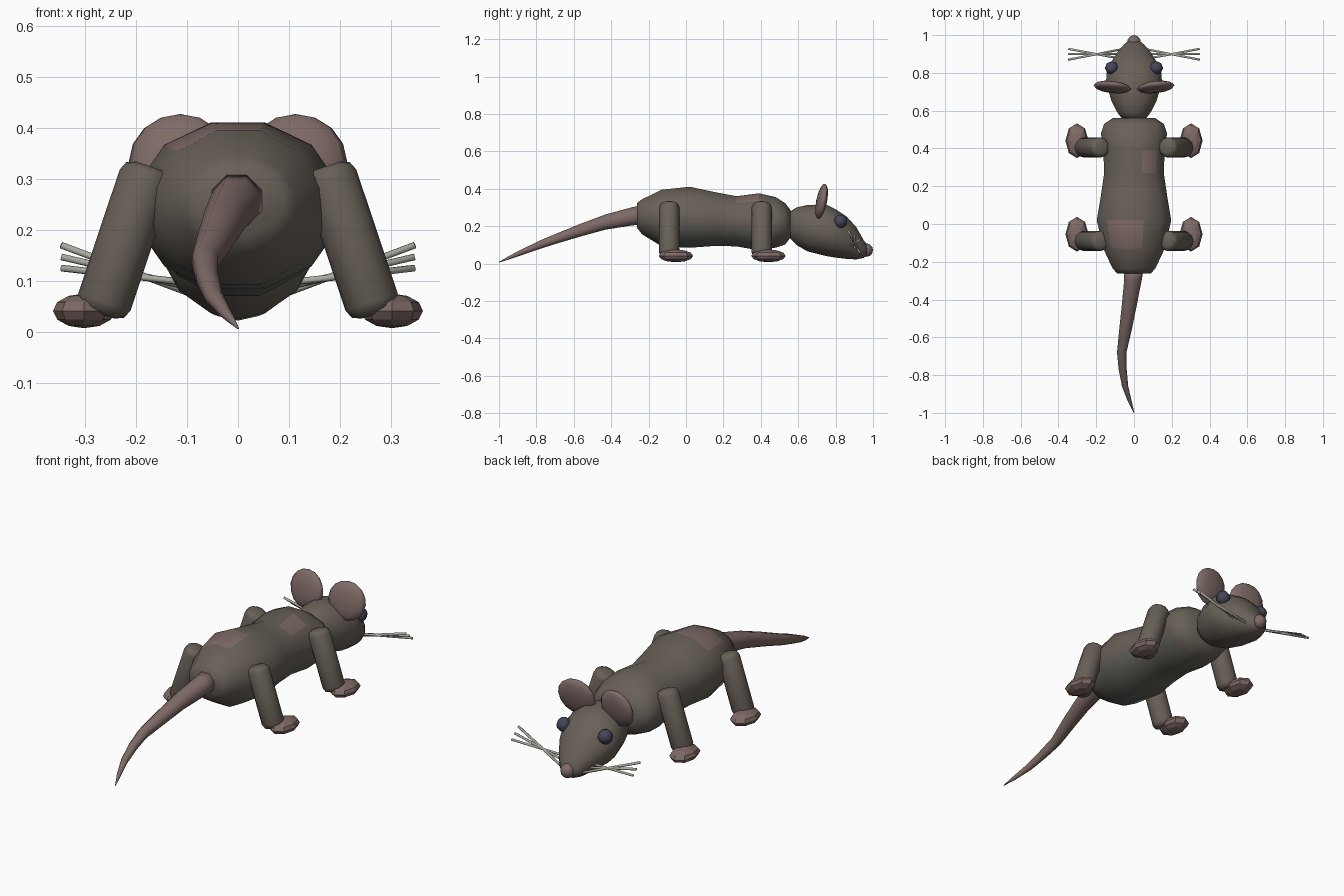
import bpy, bmesh, math
from mathutils import Vector, Matrix

if "Cube" in bpy.data.objects:
    bpy.data.objects.remove(bpy.data.objects["Cube"])


def mat(name, c):
    m = bpy.data.materials.new(name)
    m.diffuse_color = (*c, 1)
    m.use_nodes = True
    m.node_tree.nodes["Principled BSDF"].inputs["Base Color"].default_value = m.diffuse_color
    return m


FUR = mat("fur", (0.14, 0.118, 0.098))
BELLY = mat("belly", (0.125, 0.122, 0.105))
PINK = mat("pink", (0.21, 0.145, 0.135))
EYE = mat("eye", (0.06, 0.06, 0.10))
HAIR = mat("hair", (0.42, 0.41, 0.36))


def finish(bm, name, mats, smooth=True):
    bmesh.ops.recalc_face_normals(bm, faces=bm.faces)
    for f in bm.faces:
        f.smooth = smooth
    me = bpy.data.meshes.new(name)
    bm.to_mesh(me)
    bm.free()
    ob = bpy.data.objects.new(name, me)
    bpy.context.collection.objects.link(ob)
    for m in mats:
        me.materials.append(m)
    return ob


def loft(name, rings, n, mats, paint=None):
    """Elliptical rings (x, y, z, half width, half height) joined along y."""
    bm = bmesh.new()
    loops = []
    for x, y, z, w, h in rings:
        loops.append([bm.verts.new((x + w * math.cos(2 * math.pi * (i + .5) / n), y,
                                    z + h * math.sin(2 * math.pi * (i + .5) / n)))
                      for i in range(n)])
    for a, b in zip(loops, loops[1:]):
        for i in range(n):
            j = (i + 1) % n
            f = bm.faces.new((a[i], a[j], b[j], b[i]))
            if paint:
                f.material_index = paint(f.calc_center_median())
    bm.faces.new(loops[0])
    bm.faces.new(loops[-1])
    return finish(bm, name, mats)


def ball(name, loc, size, m, rot=None, u=12, v=8, smooth=True):
    bm = bmesh.new()
    bmesh.ops.create_uvsphere(bm, u_segments=u, v_segments=v, radius=1)
    M = Matrix.Translation(loc) @ (rot or Matrix()) @ Matrix.Diagonal((*size, 1))
    bm.transform(M)
    return finish(bm, name, [m], smooth)


def rod(name, a, b, r, n, m, bevel=0):
    a, b = Vector(a), Vector(b)
    bm = bmesh.new()
    bmesh.ops.create_cone(bm, cap_ends=True, segments=n, radius1=r, radius2=r,
                          depth=(b - a).length)
    if bevel:
        rim = [e for e in bm.edges if abs(e.verts[0].co.z - e.verts[1].co.z) < 1e-5]
        bmesh.ops.bevel(bm, geom=rim, offset=bevel, segments=2, profile=.5, affect='EDGES')
    bm.transform(Matrix.Translation((a + b) / 2)
                 @ (b - a).to_track_quat('Z', 'Y').to_matrix().to_4x4())
    return finish(bm, name, [m])


# Body with belly and skin patches
def body_paint(c):
    if c.z < 0.19 and -0.15 < c.y < 0.5:
        return 1
    if c.z > 0.33 and -0.13 < c.y < 0.02 and -0.15 < c.x < 0.08:
        return 2
    if c.z > 0.3 and 0.27 < c.y < 0.39 and 0.05 < c.x < 0.14:
        return 2
    return 0


prof = [(-.262, .09, .19, .325), (-.235, .115, .155, .345), (-.13, .165, .09, .397),
        (.02, .20, .082, .413), (.15, .178, .092, .385), (.27, .16, .09, .362),
        (.39, .165, .068, .378), (.48, .178, .083, .357), (.53, .16, .10, .325),
        (.56, .115, .14, .285)]
k = 1.02
loft("body", [(0, y, (a + b) / 2, w * k, (b - a) / 2 * k) for y, w, a, b in prof],
     12, [FUR, BELLY, PINK], body_paint)

# Head and nose
head = [(.552, .06, .14, .275), (.59, .09, .10, .30), (.65, .122, .065, .313),
        (.75, .152, .04, .315), (.80, .148, .032, .29), (.86, .122, .025, .25),
        (.91, .09, .022, .195), (.95, .055, .03, .125), (.97, .03, .045, .10)]
loft("head", [(0, y, (a + b) / 2, w, (b - a) / 2) for y, w, a, b in head], 14, [FUR])
ball("nose", (0, .964, .072), (.036, .036, .036), PINK, u=10, v=6)

# Tail
loft("tail", [(0, -.235, .262, .056, .056), (-.006, -.30, .25, .05, .052),
              (-.025, -.43, .222, .043, .044), (-.045, -.56, .18, .036, .037),
              (-.065, -.68, .138, .027, .03), (-.06, -.77, .105, .023, .025),
              (-.047, -.86, .068, .018, .018), (-.022, -.94, .034, .011, .011),
              (0, -1.0, .007, .002, .002)], 8, [PINK])

for side, s in (("right", 1), ("left", -1)):
    # Legs and feet
    for part, y in (("front", .405), ("hind", -.09)):
        rod(f"{part}_leg_{side}", (s * .173, y, .325), (s * .27, y, .035), .054, 12, FUR, .025)
        ball(f"{part}_foot_{side}", (s * .302, y + .036, .041), (.061, .092, .034),
             PINK, u=8, v=6, smooth=False)
    # Ears and eyes
    rot = Matrix.Rotation(s * math.radians(6), 4, 'Z') @ Matrix.Rotation(math.radians(-11), 4, 'X')
    ball(f"ear_{side}", (s * .115, .725, .333), (.1, .028, .096), PINK, rot)
    ball(f"eye_{side}", (s * .118, .826, .225), (.036, .036, .036), EYE, u=8, v=6)
    # Whiskers
    for i, (y0, z0, y1, z1) in enumerate([(.93, .055, .87, .17), (.90, .075, .90, .147),
                                          (.87, .09, .927, .125)]):
        rod(f"whisker_{side}_{i}", (s * .04, y0, z0), (s * .347, y1, z1), .0065, 6, HAIR)
